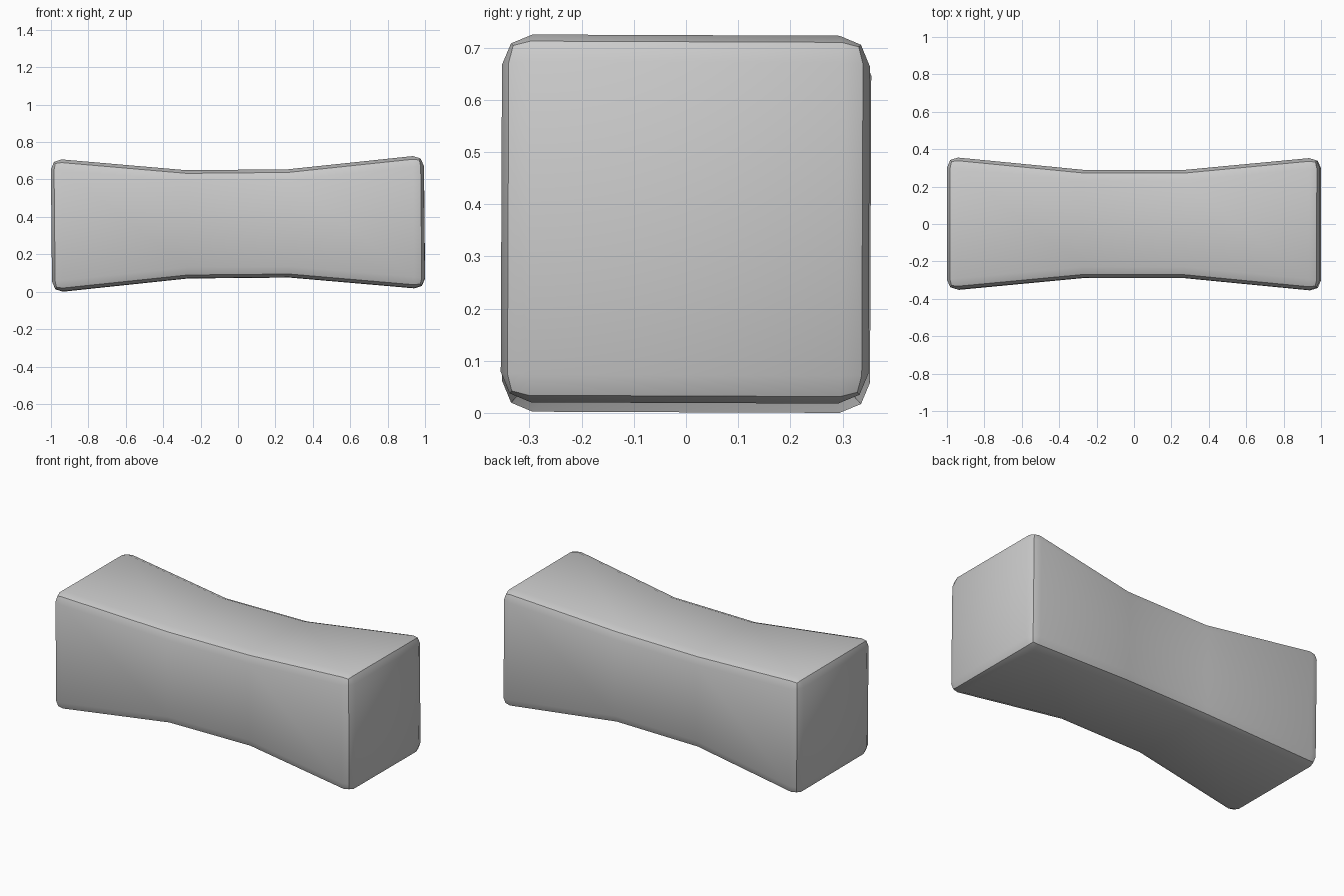
import bpy, bmesh, math
from mathutils import Matrix

if "Cube" in bpy.data.objects:
    bpy.data.objects.remove(bpy.data.objects["Cube"])

# Waisted bar: square cross-sections lofted along x (position, half-size)
sections = [(-0.997, 0.358), (-0.27, 0.2885), (0.27, 0.2885), (0.997, 0.358)]
bm = bmesh.new()
rings = [[bm.verts.new((x, a * h, b * h)) for a, b in ((-1, -1), (1, -1), (1, 1), (-1, 1))]
         for x, h in sections]
for r0, r1 in zip(rings, rings[1:]):
    for i in range(4):
        j = (i + 1) % 4
        bm.faces.new((r0[i], r0[j], r1[j], r1[i]))
bm.faces.new(rings[0])
bm.faces.new(rings[-1])
bmesh.ops.recalc_face_normals(bm, faces=bm.faces[:])

# Rounded outer edges, two segments
edges = [e for e in bm.edges if e.calc_face_angle() > math.radians(40)]
bmesh.ops.bevel(bm, geom=edges, offset=0.058, offset_type='OFFSET', segments=2,
                profile=0.5, affect='EDGES', clamp_overlap=True)

# Slight lean, then rest on the ground
bm.transform(Matrix.Rotation(-0.0095, 4, 'Y') @ Matrix.Rotation(-0.0015, 4, 'Z')
             @ Matrix.Rotation(-0.004, 4, 'X'))
low = min(v.co.z for v in bm.verts)
bm.transform(Matrix.Translation((0, 0, -low)))

mesh = bpy.data.meshes.new("waisted_bar")
bm.to_mesh(mesh)
bm.free()
bar = bpy.data.objects.new("waisted_bar", mesh)
bpy.context.collection.objects.link(bar)
bpy.context.view_layer.objects.active = bar
bar.select_set(True)
bpy.ops.object.shade_smooth_by_angle(angle=math.radians(30))
